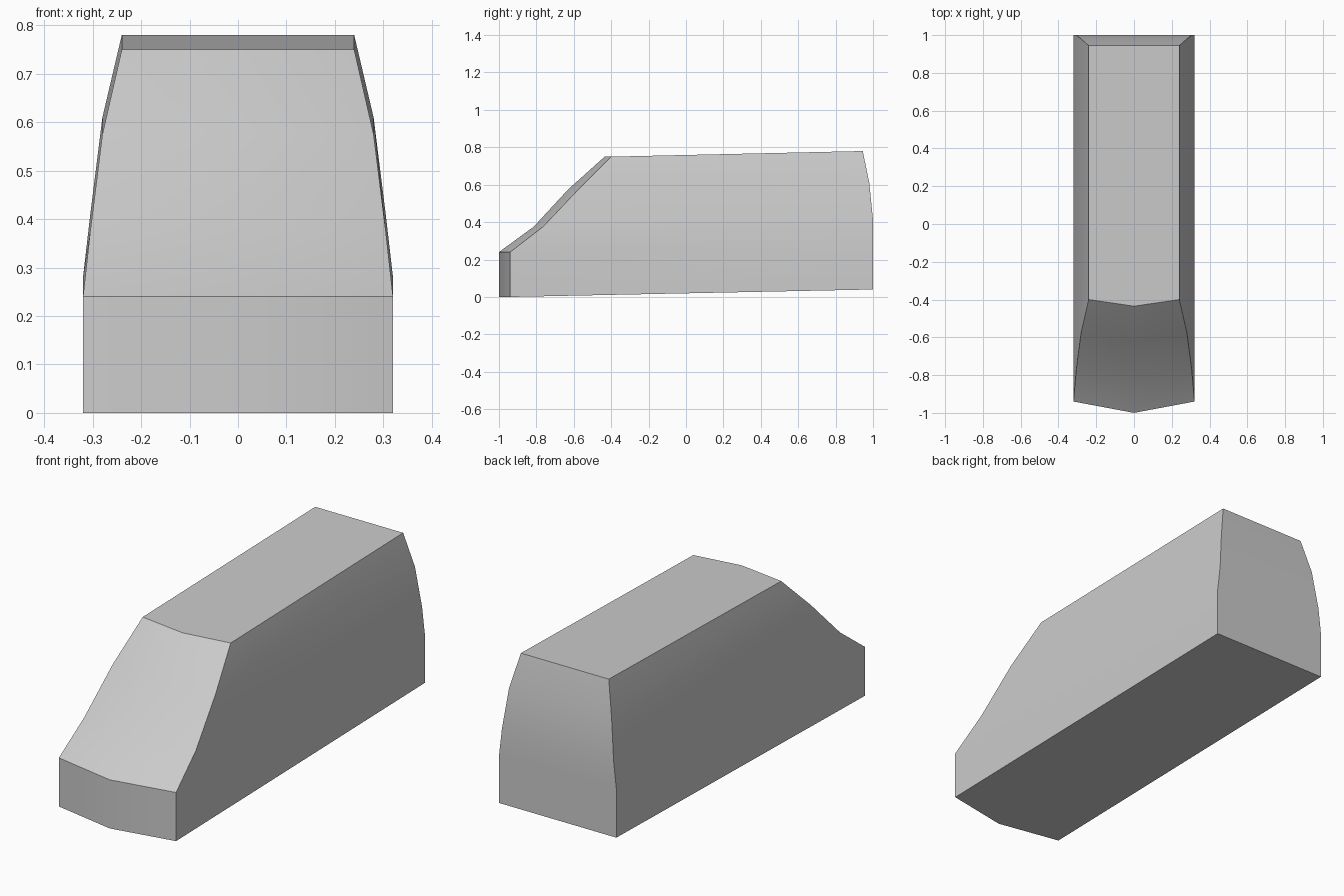
import bpy
import bmesh
import math

cube = bpy.data.objects.get("Cube")
if cube:
    bpy.data.objects.remove(cube, do_unlink=True)

# Plain body paint
paint = bpy.data.materials.new("light grey")
paint.use_nodes = True
colour = (0.6, 0.6, 0.6, 1)
paint.diffuse_color = colour
paint.node_tree.nodes["Principled BSDF"].inputs["Base Color"].default_value = colour

# Body levels: half width, nose y, front corner y, front z, rear y, rear z
levels = [
    (0.32, -1.00, -0.94, 0.00, 1.00, 0.04),
    (0.32, -1.00, -0.94, 0.24, 1.00, 0.28),
    (0.305, -0.815, -0.765, 0.375, 1.00, 0.41),
    (0.28, -0.63, -0.575, 0.575, 0.98, 0.61),
    (0.24, -0.435, -0.40, 0.75, 0.945, 0.78),
]

bm = bmesh.new()
rings = []
for w, nose, corner, zf, rear, zr in levels:
    points = [(0, nose, zf), (w, corner, zf), (w, rear, zr),
              (-w, rear, zr), (-w, corner, zf)]
    rings.append([bm.verts.new(p) for p in points])

# Walls between levels, then floor and roof
for low, high in zip(rings, rings[1:]):
    for i in range(5):
        j = (i + 1) % 5
        bm.faces.new((low[i], low[j], high[j], high[i]))
bm.faces.new(rings[0][::-1])
bm.faces.new(rings[-1])
bmesh.ops.recalc_face_normals(bm, faces=bm.faces)

mesh = bpy.data.meshes.new("van_body")
bm.to_mesh(mesh)
bm.free()
mesh.materials.append(paint)
body = bpy.data.objects.new("van_body", mesh)
bpy.context.collection.objects.link(body)

# Soft panels with crisp corners
bpy.ops.object.select_all(action="DESELECT")
body.select_set(True)
bpy.context.view_layer.objects.active = body
bpy.ops.object.shade_smooth_by_angle(angle=math.radians(30))
